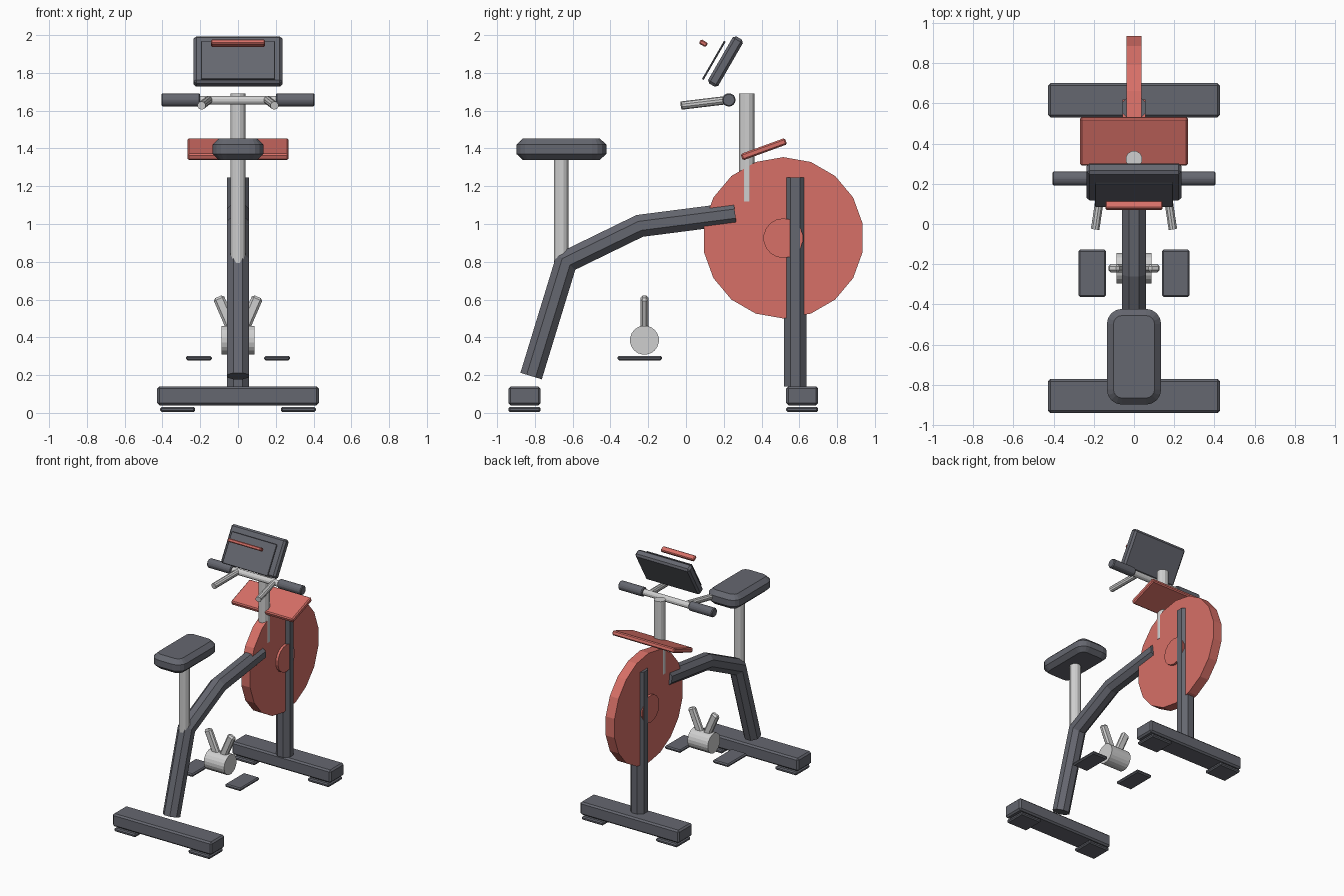
import bpy, bmesh, math
from mathutils import Vector, Matrix

if "Cube" in bpy.data.objects:
    bpy.data.objects.remove(bpy.data.objects["Cube"], do_unlink=True)


def material(name, rgb):
    m = bpy.data.materials.new(name)
    m.use_nodes = True
    m.diffuse_color = (*rgb, 1)
    m.node_tree.nodes["Principled BSDF"].inputs["Base Color"].default_value = (*rgb, 1)
    return m


DARK = material("dark grey", (0.13, 0.135, 0.16))
LIGHT = material("light grey", (0.62, 0.62, 0.62))
RED = material("soft red", (0.68, 0.16, 0.135))


def finish(name, bm, mat):
    bmesh.ops.recalc_face_normals(bm, faces=bm.faces)
    mesh = bpy.data.meshes.new(name)
    bm.to_mesh(mesh)
    bm.free()
    mesh.materials.append(mat)
    ob = bpy.data.objects.new(name, mesh)
    bpy.context.collection.objects.link(ob)
    return ob


def bevel(ob, width, segments=1):
    mod = ob.modifiers.new("bevel", "BEVEL")
    mod.width, mod.segments = width, segments
    mod.limit_method = "ANGLE"
    return ob


def box(name, centre, size, mat, tilt=0, edge=0.008):
    """Bevelled box, tilted in degrees about the x axis."""
    bm = bmesh.new()
    bmesh.ops.create_cube(bm, size=1, matrix=Matrix.Diagonal((*size, 1)))
    ob = finish(name, bm, mat)
    ob.location = centre
    ob.rotation_euler.x = math.radians(tilt)
    return bevel(ob, edge)


def loft(bm, rings):
    """Join rings of points into a capped skin."""
    loops = [[bm.verts.new(p) for p in ring] for ring in rings]
    n = len(loops[0])
    for a, b in zip(loops, loops[1:]):
        for i in range(n):
            j = (i + 1) % n
            bm.faces.new((a[i], a[j], b[j], b[i]))
    bm.faces.new(loops[0])
    bm.faces.new(loops[-1])


def tube(name, points, radius, mat, sides=8, phase=0.5):
    """Faceted tube along a path, mitred at each bend."""
    pts = [Vector(p) for p in points]
    dirs = [(b - a).normalized() for a, b in zip(pts, pts[1:])]
    rings = []
    for i, p in enumerate(pts):
        before, after = dirs[max(i - 1, 0)], dirs[min(i, len(dirs) - 1)]
        along = (before + after).normalized()
        side = Vector((0, 0, 1)) if abs(along.x) > 0.7 else Vector((1, 0, 0))
        side = (side - along * side.dot(along)).normalized()
        up = along.cross(side) / along.dot(before)
        angles = [math.tau * (k + phase) / sides for k in range(sides)]
        rings.append([p + radius * (math.cos(a) * side + math.sin(a) * up) for a in angles])
    bm = bmesh.new()
    loft(bm, rings)
    return finish(name, bm, mat)


# Floor bars with rubber feet
for end, y in (("front", -0.855), ("rear", 0.615)):
    box(end + "_floor_bar", (0, y, 0.09), (0.855, 0.17, 0.1), DARK, edge=0.012)
    for side, s in (("left", 1), ("right", -1)):
        box(f"{end}_{side}_foot", (s * 0.32, y, 0.018), (0.185, 0.17, 0.027), DARK)

# Bent main frame and upright post
tube("main_frame", [(0, -0.82, 0.195), (0, -0.635, 0.8), (0, -0.245, 0.99), (0, 0.26, 1.055)],
     0.064, DARK)
tube("rear_post", [(0, 0.578, 0.14), (0, 0.578, 1.245)], 0.064, DARK)

# Flywheel and its hub
tube("flywheel", [(-0.038, 0.515, 0.927), (0.038, 0.515, 0.927)], 0.427, RED, 18, 0)
tube("flywheel_hub", [(-0.057, 0.515, 0.925), (0.057, 0.515, 0.925)], 0.105, RED, 18, 0)

# Seat: rounded outline, narrowed towards top and bottom
tube("seat_post", [(0, -0.66, 0.78), (0, -0.66, 1.35)], 0.04, LIGHT, 12)


def rounded_outline(half_x, half_y, r, z, steps=4):
    ring = []
    for q, (sx, sy) in enumerate(((1, 1), (-1, 1), (-1, -1), (1, -1))):
        for k in range(steps + 1):
            a = math.pi / 2 * (q + k / steps)
            ring.append(Vector((sx * (half_x - r) + r * math.cos(a),
                                -0.66 + sy * (half_y - r) + r * math.sin(a), z)))
    return ring


bm = bmesh.new()
loft(bm, [rounded_outline(0.135 - inset, 0.238 - inset, 0.075 - inset, z)
          for inset, z in ((0.033, 1.34), (0, 1.371), (0, 1.42), (0.033, 1.452))])
finish("seat", bm, DARK)

# Crank drum, arms and pedals
tube("crank_drum", [(-0.088, -0.22, 0.385), (0.088, -0.22, 0.385)], 0.077, LIGHT, 20)
for side, s in (("left", 1), ("right", -1)):
    arm = box(side + "_crank_arm", (s * 0.055, -0.22, 0.5), (0.06, 0.042, 0.25), LIGHT, edge=0.012)
    arm.rotation_euler.y = -s * math.radians(-23.5)
    box(side + "_pedal", (s * 0.207, -0.245, 0.29), (0.137, 0.235, 0.024), DARK)

# Handlebar
tube("handlebar_stem", [(0, 0.322, 1.12), (0, 0.322, 1.69)], 0.042, LIGHT, 12)
tube("handlebar", [(-0.21, 0.225, 1.655), (0.21, 0.225, 1.655)], 0.024, LIGHT, 12)
for side, s in (("left", 1), ("right", -1)):
    grip = tube(side + "_grip", [(s * 0.2, 0.227, 1.657), (s * 0.405, 0.227, 1.657)],
                0.036, DARK, 12)
    bevel(grip, 0.006)
    tube(side + "_forward_horn", [(s * 0.155, 0.225, 1.657), (s * 0.193, -0.025, 1.627)],
         0.022, LIGHT, 10)

# Tilted tray
box("tray", (0, 0.412, 1.396), (0.535, 0.25, 0.036), RED, tilt=20)

# Console, floating screen and accent strip
box("console", (0, 0.209, 1.86), (0.47, 0.062, 0.288), DARK, tilt=-30, edge=0.014)
box("screen", (0, 0.147, 1.866), (0.39, 0.01, 0.235), DARK, tilt=-30, edge=0.003)
box("accent_strip", (0, 0.092, 1.957), (0.285, 0.042, 0.026), RED, tilt=-30, edge=0.006)
